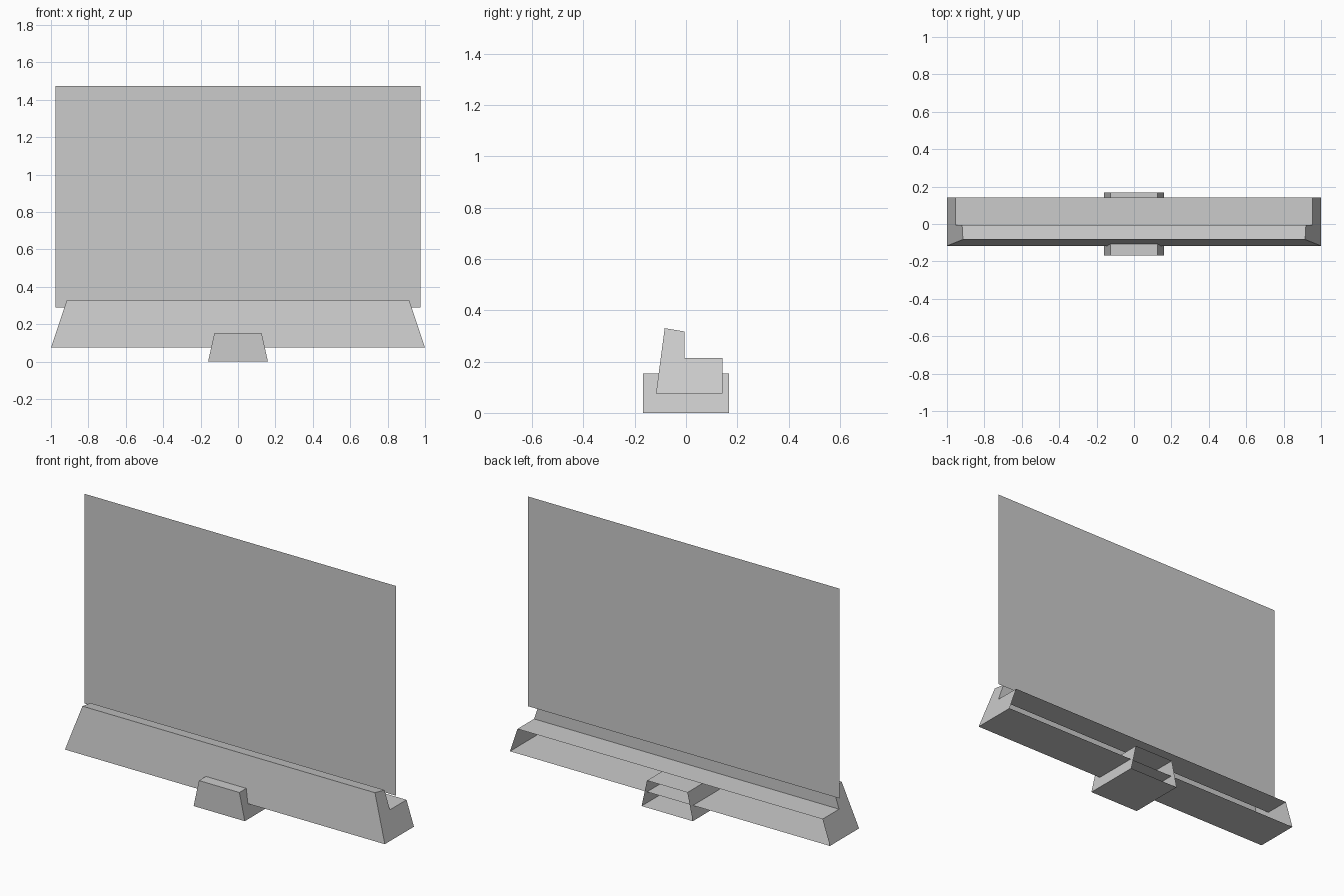
import bpy
import bmesh

cube = bpy.data.objects.get("Cube")
if cube:
    bpy.data.objects.remove(cube, do_unlink=True)

grey = bpy.data.materials.new("light grey")
grey.use_nodes = True
colour = (0.6, 0.6, 0.6, 1)
grey.diffuse_color = colour
grey.node_tree.nodes["Principled BSDF"].inputs["Base Color"].default_value = colour


def finish(name, bm):
    mesh = bpy.data.meshes.new(name)
    bm.to_mesh(mesh)
    bm.free()
    mesh.materials.append(grey)
    obj = bpy.data.objects.new(name, mesh)
    bpy.context.collection.objects.link(obj)
    return obj


def open_back_shell(name, profile, half_width, slope):
    """Sweep a (y, z) profile across x, with ends leaning inward, open at the back."""
    bm = bmesh.new()
    base = min(z for y, z in profile)
    back = max(y for y, z in profile)
    rings = []
    for side in (-1, 1):
        rings.append([bm.verts.new((side * (half_width - slope * (z - base)), y, z))
                      for y, z in profile])
    for ring in rings:
        bm.faces.new(ring)
    count = len(profile)
    for i in range(count):
        j = (i + 1) % count
        bm.faces.new((rings[0][i], rings[0][j], rings[1][j], rings[1][i]))
    bmesh.ops.recalc_face_normals(bm, faces=bm.faces)
    # Remove the rear panel to leave the shell open
    rear = [f for f in bm.faces if all(abs(v.co.y - back) < 1e-5 for v in f.verts)]
    bmesh.ops.delete(bm, geom=rear, context='FACES')
    return finish(name, bm)


# Long stepped base with a raised front lip
open_back_shell("base_housing",
                [(-0.117, 0.075), (-0.083, 0.33), (-0.005, 0.317),
                 (-0.005, 0.214), (0.143, 0.214), (0.143, 0.075)],
                half_width=1.0, slope=0.335)

# Small tapered foot under the middle
open_back_shell("foot",
                [(-0.168, 0), (-0.168, 0.153), (0.168, 0.153), (0.168, 0)],
                half_width=0.16, slope=0.22)

# Thin upright panel, a single sheet facing the front
bm = bmesh.new()
left, low, high, depth = 0.975, 0.29, 1.475, 0.02
bm.faces.new([bm.verts.new((x, depth, z)) for x, z in
              ((-left, low), (left, low), (left, high), (-left, high))])
finish("upright_panel", bm)
